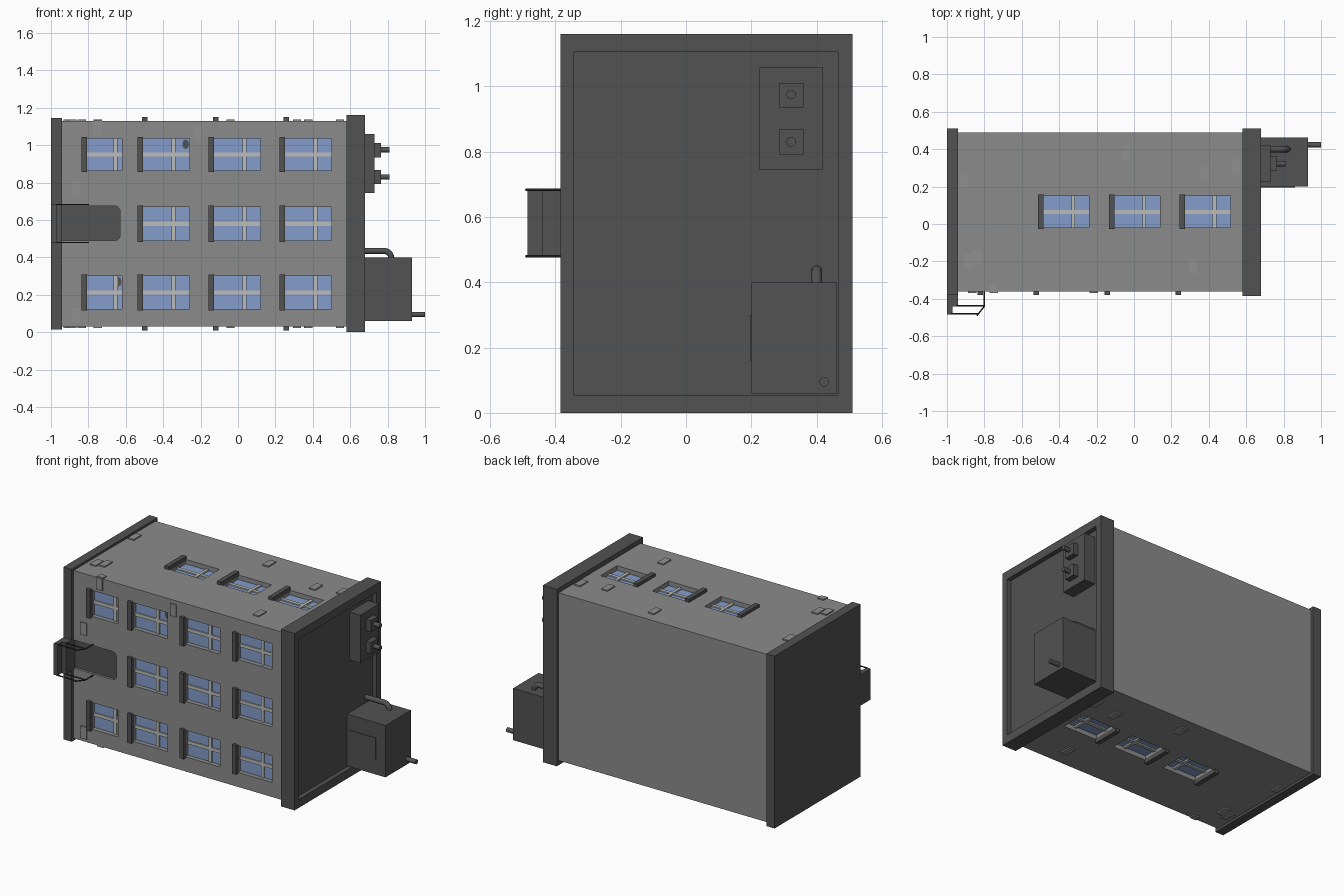
import bpy, bmesh, math
from mathutils import Vector

if "Cube" in bpy.data.objects:
    bpy.data.objects.remove(bpy.data.objects["Cube"])


def material(name, r, g, b):
    m = bpy.data.materials.new(name)
    m.diffuse_color = (r, g, b, 1)
    m.use_nodes = True
    m.node_tree.nodes["Principled BSDF"].inputs["Base Color"].default_value = m.diffuse_color
    return m


WALL = material("wall grey", 0.26, 0.26, 0.26)
DARK = material("dark grey", 0.085, 0.085, 0.085)
GLASS = material("window blue", 0.23, 0.34, 0.59)
FRAME = material("frame pale grey", 0.50, 0.50, 0.48)
BRICK = material("brick grey", 0.28, 0.28, 0.28)
RAIL = material("rail black", 0.03, 0.03, 0.03)


def finish(name, bm, mat):
    bmesh.ops.recalc_face_normals(bm, faces=bm.faces)
    me = bpy.data.meshes.new(name)
    bm.to_mesh(me)
    bm.free()
    if mat:
        me.materials.append(mat)
    ob = bpy.data.objects.new(name, me)
    bpy.context.collection.objects.link(ob)
    return ob


def add_box(bm, a, b):
    lo = Vector([min(p, q) for p, q in zip(a, b)])
    hi = Vector([max(p, q) for p, q in zip(a, b)])
    vs = bmesh.ops.create_cube(bm, size=1)["verts"]
    for v in vs:
        v.co = Vector([(l + h) / 2 + c * (h - l) for l, h, c in zip(lo, hi, v.co)])


def boxes(name, items, mat):
    bm = bmesh.new()
    for a, b in items:
        add_box(bm, a, b)
    return finish(name, bm, mat)


def tube(name, paths, radius, mat, sides=3):
    cu = bpy.data.curves.new(name, "CURVE")
    cu.dimensions = "3D"
    cu.bevel_depth = radius
    cu.bevel_resolution = sides
    cu.use_fill_caps = True
    for pts in paths:
        sp = cu.splines.new("POLY")
        sp.points.add(len(pts) - 1)
        for p, co in zip(sp.points, pts):
            p.co = (*co, 1)
    ob = bpy.data.objects.new(name, cu)
    bpy.context.collection.objects.link(ob)
    select(ob)
    bpy.ops.object.convert(target="MESH")
    ob = bpy.context.object
    ob.data.materials.clear()
    ob.data.materials.append(mat)
    bpy.ops.object.shade_smooth_by_angle(angle=math.radians(50))
    return ob


def select(ob):
    bpy.ops.object.select_all(action="DESELECT")
    ob.select_set(True)
    bpy.context.view_layer.objects.active = ob


def cut(ob, cutter):
    mod = ob.modifiers.new("cut", "BOOLEAN")
    mod.operation = "DIFFERENCE"
    mod.solver = "EXACT"
    mod.object = cutter
    select(ob)
    bpy.ops.object.modifier_apply(modifier=mod.name)
    bpy.data.objects.remove(cutter)


# Maps (along x, across, outward) onto each wall
FACES = {
    "front": lambda x, v, d: (x, -0.36 - d, v),
    "upper": lambda x, v, d: (x, v, 1.13 + d),
    "lower": lambda x, v, d: (x, v, 0.03 - d),
}


def prism(name, outline, y0, y1, mat):
    bm = bmesh.new()
    f = bm.faces.new([bm.verts.new((x, y0, z)) for x, z in outline])
    ext = bmesh.ops.extrude_face_region(bm, geom=[f])["geom"]
    bmesh.ops.translate(bm, vec=(0, y1 - y0, 0),
                        verts=[g for g in ext if isinstance(g, bmesh.types.BMVert)])
    return finish(name, bm, mat)


# Main block, lying on its side: building "up" is +x
body = boxes("building_body", [((-0.95, -0.36, 0.03), (0.59, 0.49, 1.13))], WALL)

# Windows: face, x start, x end, mullion x, v start, v end
windows = []
for z0, z1 in ((0.125, 0.30), (0.49, 0.67), (0.865, 1.035)):
    for x0, x1, m in ((-0.81, -0.62, -0.655), (-0.51, -0.26, -0.345),
                      (-0.13, 0.12, 0.035), (0.25, 0.50, 0.415)):
        if x0 < -0.8 and 0.4 < z0 < 0.6:
            continue  # the door takes this place
        windows.append(("front", x0, x1, m, z0, z1))
for face in ("upper", "lower"):
    for x0 in (-0.485, -0.105, 0.27):
        windows.append((face, x0, x0 + 0.245, x0 + 0.16, -0.02, 0.15))

holes, panes, bars, sills = [], [], [], []
for face, x0, x1, m, v0, v1 in windows:
    P, c = FACES[face], (v0 + v1) / 2
    holes.append((P(x0, v0, -0.035), P(x1, v1, 0.05)))
    panes.append((P(x0, v0, -0.036), P(x1, v1, -0.03)))
    bars.append((P(m - 0.01, v0, -0.032), P(m + 0.01, v1, -0.02)))
    bars.append((P(x0, c - 0.011, -0.032), P(x1, c + 0.011, -0.022)))
    sills.append((P(x0 - 0.028, v0 - 0.008, -0.01), P(x0 + 0.002, v1 + 0.008, 0.02)))
cut(body, boxes("window_cutter", holes, None))
boxes("window_panes", panes, GLASS)
boxes("window_bars", bars, FRAME)
boxes("window_sills", sills, DARK)

# Door with rounded upper corners, set in a shallow recess
outline = [(-0.945, 0.49), (-0.945, 0.675)]
for cz, start in ((0.645, 90), (0.52, 0)):
    for i in range(6):
        a = math.radians(start - 18 * i)
        outline.append((-0.66 + 0.03 * math.cos(a), cz + 0.03 * math.sin(a)))
cut(body, prism("door_cutter", outline, -0.34, -0.42, None))
prism("door", outline, -0.335, -0.345, DARK)

# Broken spots in two panes
for i, (x, z) in enumerate(((-0.28, 1.005), (-0.64, 0.27))):
    ring = [(x + 0.018 * math.cos(k * math.pi / 4), z + 0.026 * math.sin(k * math.pi / 4))
            for k in range(8)]
    prism(f"broken_spot_{i}", ring, -0.328, -0.333, DARK)

# Loose bricks standing slightly proud of the walls
side_bricks = [(-0.04, 0.38), (0.375, 0.27), (0.545, 0.31), (-0.91, 0.23),
               (-0.885, -0.20), (-0.835, -0.18), (0.315, -0.225), (-0.75, -0.34)]
spots = {"front": [(-0.75, 1.095), (-0.215, 1.065), (-0.865, 0.77), (-0.865, 0.09)],
         "upper": side_bricks, "lower": side_bricks}
bricks = []
for face, places in spots.items():
    P = FACES[face]
    for x, v in places:
        h = 0.04 if face == "front" or v > -0.3 else 0.018
        bricks.append((P(x - 0.022, v - h, -0.01), P(x + 0.022, v + h, 0.008)))
boxes("loose_bricks", bricks, BRICK)

# Foundation slab and roof slab with sunken deck
boxes("foundation_slab", [((-1.0, -0.38, 0.015), (-0.94, 0.51, 1.145))], DARK)
roof = boxes("roof_parapet", [((0.58, -0.385, 0.0), (0.68, 0.51, 1.16))], DARK)
cut(roof, boxes("roof_cutter", [((0.65, -0.345, 0.055), (0.8, 0.465, 1.105))], None))

# Roof hut with its door and pipes
boxes("roof_hut", [((0.64, 0.20, 0.06), (0.93, 0.463, 0.40))], DARK)
boxes("hut_door", [((0.67, 0.196, 0.16), (0.86, 0.21, 0.30))], DARK)
tube("hut_vent_pipe", [[(0.92, 0.423, 0.095), (1.0, 0.423, 0.095)]], 0.015, DARK)
bend = [(0.64, 0.40, 0.435), (0.78, 0.40, 0.435)]
bend += [(0.78 + 0.04 * math.sin(k * math.pi / 10), 0.40,
          0.395 + 0.04 * math.cos(k * math.pi / 10)) for k in range(1, 6)]
tube("hut_bent_pipe", [bend], 0.017, DARK)

# Chimney block with two stacks
boxes("chimney_block", [((0.64, 0.225, 0.745), (0.73, 0.42, 1.06))], DARK)
boxes("chimney_stacks", [((0.72, 0.285, z - 0.038), (0.765, 0.36, z + 0.038))
                         for z in (0.83, 0.973)], DARK)
tube("chimney_pipes", [[(0.76, 0.322, z), (0.81, 0.322, z)] for z in (0.83, 0.975)],
     0.015, DARK)

# Entrance steps and handrails
boxes("entrance_steps", [((-1.0, -0.485, 0.48), (-0.97, -0.37, 0.683)),
                         ((-0.975, -0.44, 0.48), (-0.94, -0.37, 0.683))], DARK)
rails = []
for z in (0.48, 0.683):
    rails.append([(-0.80, -0.355, z), (-0.80, -0.44, z), (-0.84, -0.49, z)])
    rails.append([(-0.95, -0.437, z), (-0.80, -0.437, z)])
    rails.append([(-0.98, -0.48, z), (-0.832, -0.48, z)])
tube("handrails", rails, 0.004, RAIL, 1)
